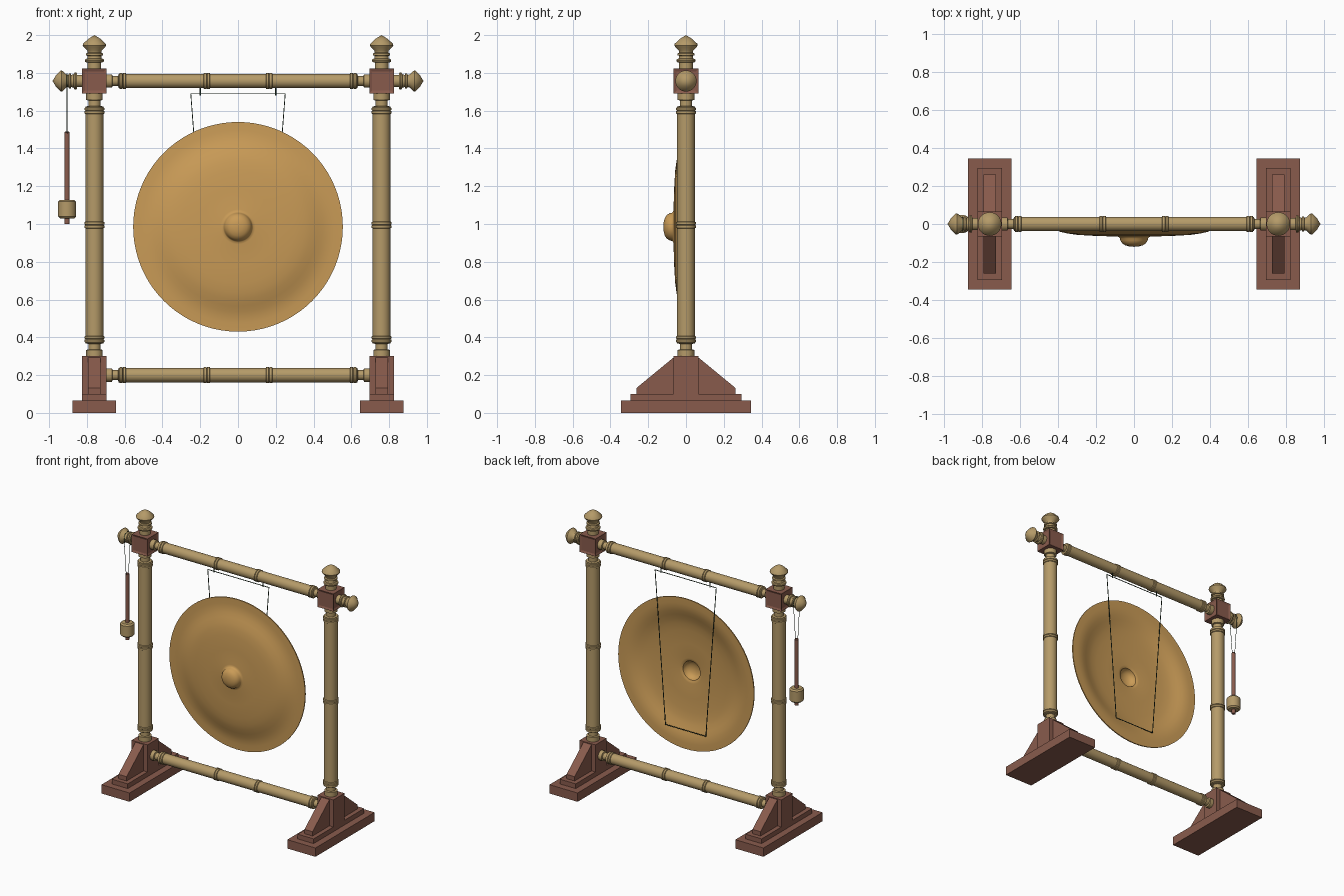
import bpy, bmesh, math
from mathutils import Matrix, Vector

cube = bpy.data.objects.get("Cube")
if cube:
    bpy.data.objects.remove(cube, do_unlink=True)


def material(name, rgb, rough=0.6):
    m = bpy.data.materials.new(name)
    m.use_nodes = True
    m.diffuse_color = (*rgb, 1)
    node = next(n for n in m.node_tree.nodes if n.type == 'BSDF_PRINCIPLED')
    node.inputs["Base Color"].default_value = (*rgb, 1)
    node.inputs["Roughness"].default_value = rough
    return m


TAN = material("tan wood", (0.46, 0.325, 0.14))
BROWN = material("red brown wood", (0.25, 0.105, 0.073))
GOLD = material("gong bronze", (0.59, 0.33, 0.095))
GREEN = material("dark green cord", (0.025, 0.055, 0.03))

UP = Matrix.Identity(4)
FRONT = Matrix.Rotation(math.pi / 2, 4, 'X')      # local z points to -y


def sideways(s):
    return Matrix.Rotation(s * math.pi / 2, 4, 'Y')  # local z points to s * x


def finish(name, bm, mat, smooth=None):
    bmesh.ops.recalc_face_normals(bm, faces=bm.faces)
    me = bpy.data.meshes.new(name)
    bm.to_mesh(me)
    bm.free()
    me.materials.append(mat)
    ob = bpy.data.objects.new(name, me)
    bpy.context.collection.objects.link(ob)
    if smooth:
        bpy.ops.object.select_all(action='DESELECT')
        ob.select_set(True)
        bpy.context.view_layer.objects.active = ob
        bpy.ops.object.shade_smooth_by_angle(angle=math.radians(smooth))
    return ob


def lathe(name, profile, mat, loc, rot=UP, segs=32, smooth=35):
    """Spin (radius, height) points about local z; zero radius closes the ends."""
    bm = bmesh.new()
    verts = [bm.verts.new((r, 0, h)) for r, h in profile]
    edges = [bm.edges.new(p) for p in zip(verts, verts[1:])]
    bmesh.ops.spin(bm, geom=verts + edges, cent=(0, 0, 0), axis=(0, 0, 1),
                   angle=math.tau, steps=segs, use_duplicate=False)
    bmesh.ops.remove_doubles(bm, verts=bm.verts, dist=1e-5)
    bm.transform(Matrix.Translation(loc) @ rot)
    return finish(name, bm, mat, smooth)


def box(name, size, loc, mat, panel=0):
    bm = bmesh.new()
    bmesh.ops.create_cube(bm, size=1)
    bm.transform(Matrix.Translation(loc) @ Matrix.Diagonal((*size, 1)))
    if panel:
        bm.normal_update()
        sides = [f for f in bm.faces if abs(f.normal.z) < 0.5]
        bmesh.ops.inset_individual(bm, faces=sides, thickness=panel, depth=-0.006)
    return finish(name, bm, mat)


def prism(name, outline, width, x, mat):
    """Extrude a (y, z) outline along x."""
    bm = bmesh.new()
    face = bm.faces.new([bm.verts.new((x - width / 2, y, z)) for y, z in outline])
    new = bmesh.ops.extrude_face_region(bm, geom=[face])["geom"]
    bmesh.ops.translate(bm, vec=(width, 0, 0),
                        verts=[v for v in new if isinstance(v, bmesh.types.BMVert)])
    return finish(name, bm, mat)


def cord(name, points, radius, closed=False):
    cu = bpy.data.curves.new(name, 'CURVE')
    cu.dimensions = '3D'
    cu.bevel_depth = radius
    cu.bevel_resolution = 1
    sp = cu.splines.new('POLY')
    sp.points.add(len(points) - 1)
    for p, co in zip(sp.points, points):
        p.co = (*co, 1)
    sp.use_cyclic_u = closed
    cu.materials.append(GREEN)
    ob = bpy.data.objects.new(name, cu)
    bpy.context.collection.objects.link(ob)


def ring_pair(r, h):
    """Two small ridges around a turned shaft, centred at height h."""
    pts = []
    for c in (h - 0.009, h + 0.009):
        pts += [(r, c - 0.009), (r + 0.005, c - 0.006), (r + 0.005, c + 0.006), (r, c + 0.009)]
    return pts


def turned(r, half, centres):
    """Symmetric turned bar: collar, neck, shaft with ridges, neck, collar."""
    neck, collar = r * 0.68, r * 0.93
    low = [(0, -half), (collar, -half), (collar, -half + 0.033), (neck, -half + 0.036),
           (neck, -half + 0.065), (r, -half + 0.068)]
    high = [(a, -h) for a, h in reversed(low)]
    mid = []
    for c in (-half + 0.09, *centres, half - 0.09):
        mid += ring_pair(r, c)
    return low + mid + high


def finial(s):
    """Pointed knob, 0.18 high before scaling."""
    pts = [(0, 0), (.036, 0), (.036, .035), (.048, .037), (.051, .045), (.048, .053),
           (.038, .056), (.036, .07), (.045, .073), (.045, .083), (.036, .087),
           (.038, .098), (.058, .118), (.062, .126), (.060, .134), (.033, .160), (0, .18)]
    return [(r * s, h * s) for r, h in pts]


POST_X, BEAM_Z, RAIL_Z = 0.76, 1.757, 0.20

for side, label in ((-1, "right"), (1, "left")):
    x = side * POST_X
    # Stepped foot with socket and sloped braces
    box(label + "_foot_slab", (0.23, 0.69, 0.065), (x, 0, 0.0325), BROWN)
    box(label + "_foot_step", (0.13, 0.59, 0.036), (x, 0, 0.082), BROWN)
    box(label + "_post_socket", (0.13, 0.13, 0.2), (x, 0, 0.2), BROWN)
    for d, end in ((-1, "front"), (1, "back")):
        prism(f"{label}_{end}_brace",
              [(d * 0.06, 0.1), (d * 0.262, 0.1), (d * 0.262, 0.132), (d * 0.06, 0.298)],
              0.066, x, BROWN)
    # Turned post, corner block and finials
    lathe(label + "_post", turned(0.047, 0.695, (0,)), TAN, (x, 0, 0.995))
    box(label + "_corner_block", (0.13, 0.13, 0.13), (x, 0, BEAM_Z), BROWN, panel=0.02)
    lathe(label + "_top_finial", finial(1), TAN, (x, 0, 1.82))
    lathe(label + "_side_finial", finial(0.9), TAN, (x + side * 0.06, 0, BEAM_Z), sideways(side))

# Cross bars
for name, z in (("top_beam", BEAM_Z), ("bottom_rail", RAIL_Z)):
    lathe(name, turned(0.038, 0.70, (-0.165, 0.165)), TAN, (0, 0, z), sideways(1))

# Gong: thin domed shell with a hollow boss
front = [(0, .120), (.025, .118), (.047, .112), (.063, .101), (.072, .086), (.075, .073),
         (.080, .068), (.092, .066), (.20, .063), (.30, .057), (.35, .050), (.385, .042),
         (.42, .030), (.45, .020), (.48, .013), (.51, .010), (.555, .009)]
back = [(max(r - 0.005, 0) if r < 0.08 else r, h - 0.008) for r, h in reversed(front)]
lathe("gong", front + back, GOLD, (0, 0, 0.985), FRONT, segs=80, smooth=50)

# Hanging cord loop behind the gong, with two ties on the beam
cord("gong_cord", [(-.25, .004, 1.69), (.25, .004, 1.69), (.165, .004, .57), (-.165, .004, .57)],
     0.0035, closed=True)
for x in (-0.2, 0.2):
    cord("cord_tie", [(x, 0.004, 1.73), (x, 0.004, 1.68)], 0.0035)

# Mallet hanging from the right side finial
MX = -0.905
lathe("mallet_handle", [(0, 1.0), (.014, 1.0), (.014, 1.485), (.010, 1.49), (0, 1.49)],
      BROWN, (MX, 0, 0), segs=16)
lathe("mallet_head", [(0, 1.03), (.038, 1.03), (.048, 1.04), (.048, 1.118), (.038, 1.128), (0, 1.128)],
      TAN, (MX, 0, 0), segs=24, smooth=30)
arc = [math.pi * i / 8 for i in range(9)]
loop = [(MX, 0.038 * math.cos(a), BEAM_Z + 0.038 * math.sin(a)) for a in arc]
cord("mallet_cord", loop + [(MX, -0.013, 1.48), (MX, 0.013, 1.48)], 0.002, closed=True)
